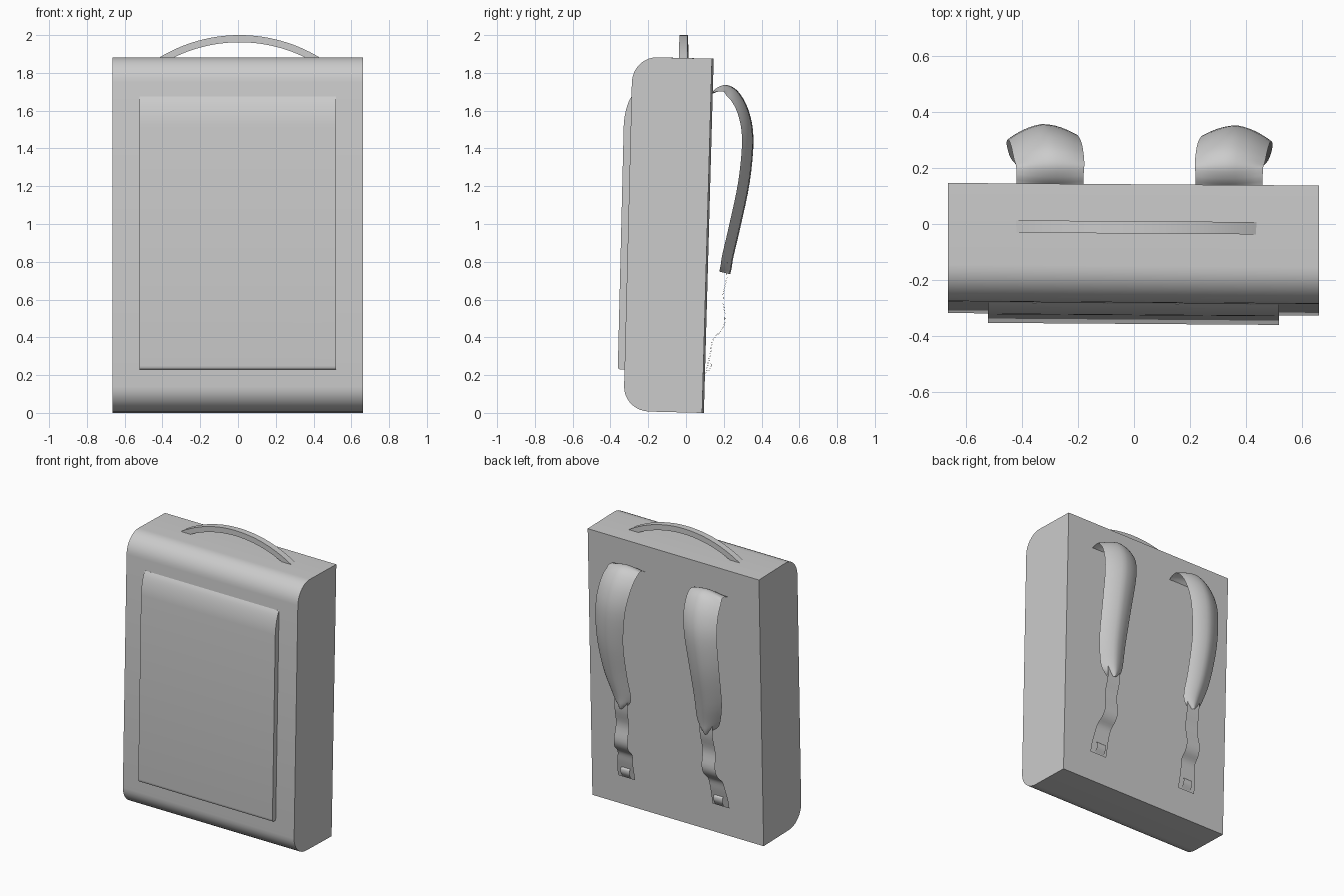
import bpy, bmesh, math
from mathutils import Vector
from mathutils.geometry import interpolate_bezier

if "Cube" in bpy.data.objects:
    bpy.data.objects.remove(bpy.data.objects["Cube"])

YAW = 0.007  # the bag sits slightly turned

grey = bpy.data.materials.new("grey_fabric")
grey.diffuse_color = (0.6, 0.6, 0.6, 1)
grey.use_nodes = True
grey.node_tree.nodes["Principled BSDF"].inputs["Base Color"].default_value = grey.diffuse_color


def finish(bm, name, angle=35):
    for v in bm.verts:
        v.co.y -= YAW * v.co.x
    me = bpy.data.meshes.new(name)
    bm.to_mesh(me)
    bm.free()
    me.materials.append(grey)
    ob = bpy.data.objects.new(name, me)
    bpy.context.collection.objects.link(ob)
    bpy.ops.object.select_all(action='DESELECT')
    bpy.context.view_layer.objects.active = ob
    ob.select_set(True)
    bpy.ops.object.shade_smooth_by_angle(angle=math.radians(angle))
    return ob


def prism(name, outline, offset):
    """Extrude a closed outline of 3D points along offset."""
    bm = bmesh.new()
    face = bm.faces.new([bm.verts.new(p) for p in outline])
    ext = bmesh.ops.extrude_face_region(bm, geom=[face])
    verts = [g for g in ext["geom"] if isinstance(g, bmesh.types.BMVert)]
    bmesh.ops.translate(bm, vec=offset, verts=verts)
    bmesh.ops.recalc_face_normals(bm, faces=bm.faces)
    return finish(bm, name)


def rounded(a, corner, b, n=10):
    """Quarter-round from a to b around a corner, in (y, z)."""
    k = 0.55
    a, c, b = (Vector((0, *p)) for p in (a, corner, b))
    pts = interpolate_bezier(a, a.lerp(c, k), b.lerp(c, k), b, n)
    return [(p.y, p.z) for p in pts]


def smooth_path(pts, steps):
    """Catmull-Rom through rows of numbers."""
    out = []
    for i in range(len(pts) - 1):
        p = [Vector(pts[max(0, min(len(pts) - 1, j))]) for j in range(i - 1, i + 3)]
        for s in range(steps):
            t = s / steps
            out.append(0.5 * (2 * p[1] + (p[2] - p[0]) * t
                       + (2 * p[0] - 5 * p[1] + 4 * p[2] - p[3]) * t ** 2
                       + (3 * p[1] - p[0] - 3 * p[2] + p[3]) * t ** 3))
    return out + [Vector(pts[-1])]


def ribbon(name, rows, side, bulge, tilt, cols, steps):
    """Sheet swept along rows of (centre x, y, z, width), arched across."""
    bm = bmesh.new()
    grid = []
    path = smooth_path(rows, steps)
    for i, (x, y, z, w) in enumerate(path):
        a, b = path[max(i - 1, 0)], path[min(i + 1, len(path) - 1)]
        n = Vector((0, -(b[2] - a[2]), b[1] - a[1])).normalized()
        grow = min(1, i / (len(path) * 0.25))
        line = []
        for c in range(cols + 1):
            u = 2 * c / cols - 1
            d = -grow * (bulge * u * u + tilt * max(u, 0))
            line.append(bm.verts.new((0.02 + side * (x + u * w / 2),
                                      y + n.y * d, z + n.z * d)))
        grid.append(line)
    for r, s in zip(grid, grid[1:]):
        for c in range(cols):
            q = (r[c], r[c + 1], s[c + 1], s[c])
            bm.faces.new(q if side < 0 else q[::-1])
    return finish(bm, name, 60)


# Main bag: box with rounded front edges, leaning slightly back
body = [(0.09, 0.0), (0.142, 1.875)]
body += rounded((-0.15, 1.882), (-0.278, 1.885), (-0.282, 1.75))
body += rounded((-0.323, 0.14), (-0.326, 0.01), (-0.19, 0.007))
prism("bag_body", [(-0.665, y, z) for y, z in body], (1.327, 0, 0))

# Front pocket with a softly curved top
pocket = [(-0.25, 0.23), (-0.25, 1.675)]
pocket += rounded((-0.284, 1.675), (-0.322, 1.63), (-0.326, 1.52), 8)
pocket += rounded((-0.357, 0.25), (-0.358, 0.229), (-0.345, 0.229), 4)
prism("front_pocket", [(-0.522, y, z) for y, z in pocket], (1.04, 0, 0))


# Carry handle: flat band between two arcs
def arc(half, rise, n=28):
    r = (half ** 2 + rise ** 2) / (2 * rise)
    a = math.asin(half / r)
    return [(0.008 + r * math.sin(t), -0.034, 1.878 + rise - r + r * math.cos(t))
            for t in (-a + 2 * a * i / n for i in range(n + 1))]


prism("carry_handle", arc(0.43, 0.122) + arc(0.355, 0.084)[::-1], (0, 0.044, 0))

# Shoulder straps: wide arched pad, thin wavy webbing and a small end loop
pad = [(0.32, 0.135, 1.69, 0.24), (0.32, 0.165, 1.72, 0.24),
       (0.32, 0.215, 1.735, 0.245), (0.325, 0.275, 1.70, 0.25),
       (0.335, 0.33, 1.60, 0.25), (0.35, 0.355, 1.45, 0.24),
       (0.365, 0.335, 1.22, 0.22), (0.36, 0.285, 0.98, 0.20),
       (0.34, 0.25, 0.83, 0.17), (0.332, 0.24, 0.77, 0.12),
       (0.33, 0.232, 0.735, 0.04)]
web = [(0.33, 0.222, 0.83, 0.10), (0.33, 0.217, 0.72, 0.10),
       (0.335, 0.195, 0.61, 0.10), (0.34, 0.208, 0.50, 0.105),
       (0.345, 0.19, 0.44, 0.11), (0.35, 0.145, 0.39, 0.115),
       (0.36, 0.13, 0.32, 0.12), (0.365, 0.115, 0.25, 0.13),
       (0.365, 0.105, 0.20, 0.13)]
loop = [(0.36, 0.10, 0.275, 0.07), (0.36, 0.127, 0.272, 0.07),
        (0.36, 0.13, 0.24, 0.07), (0.36, 0.11, 0.205, 0.07)]
for side, word in ((-1, "left"), (1, "right")):
    ribbon(word + "_strap_pad", pad, side, 0.035, 0.02, 10, 4)
    ribbon(word + "_strap_webbing", web, side, 0, 0, 2, 4)
    ribbon(word + "_strap_loop", loop, side, 0, 0, 2, 4)
